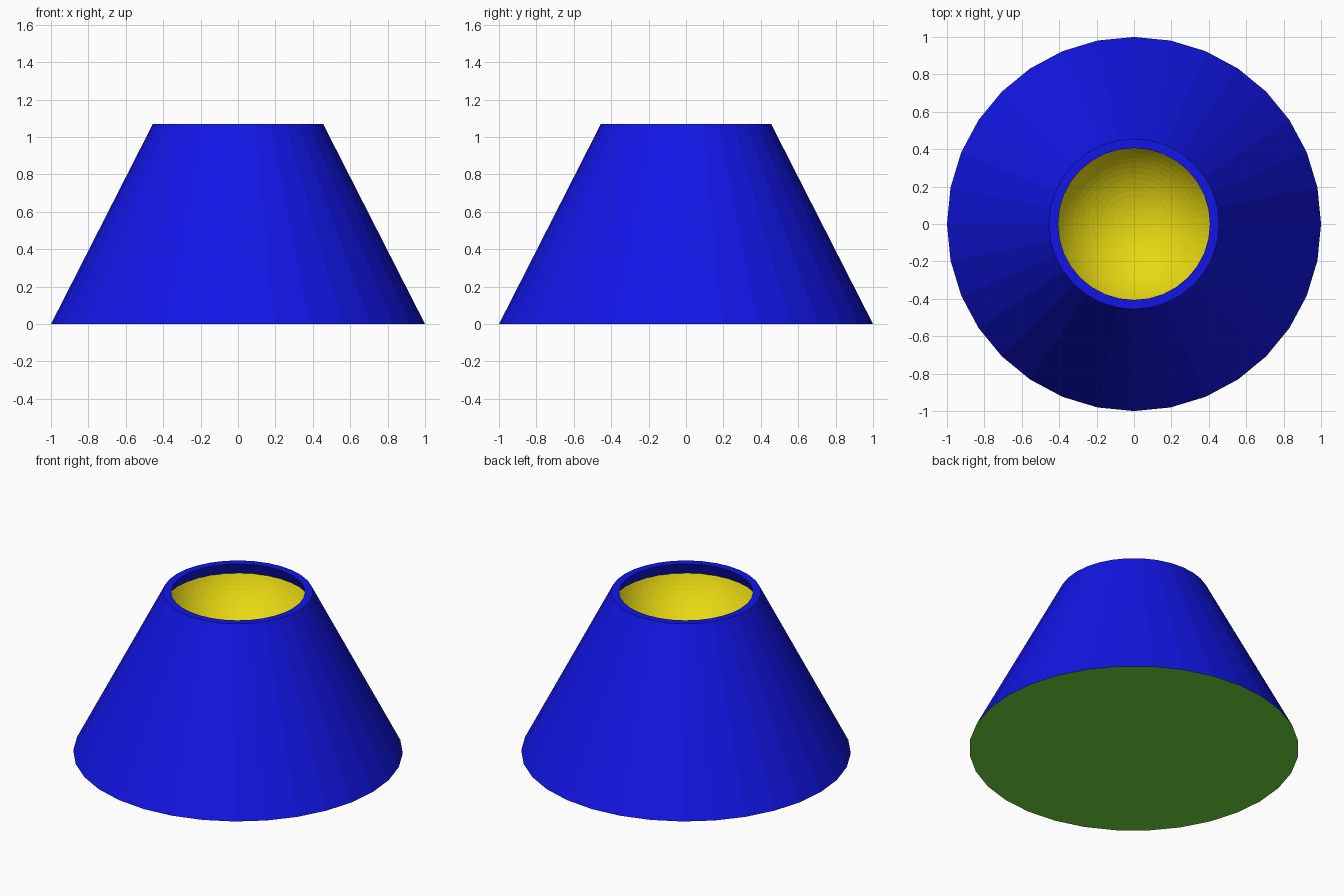
import bpy, bmesh
from math import sin, cos, pi, asin

if "Cube" in bpy.data.objects:
    bpy.data.objects.remove(bpy.data.objects["Cube"])


def material(name, rgb):
    m = bpy.data.materials.new(name)
    m.diffuse_color = (*rgb, 1)
    m.use_nodes = True
    m.node_tree.nodes["Principled BSDF"].inputs["Base Color"].default_value = m.diffuse_color
    return m


def lathe(name, profile, sides, mat):
    """Spin (radius, z) points about z; rising profiles face outward."""
    bm = bmesh.new()
    rings = []
    for r, z in profile:
        if r < 1e-6:
            rings.append([bm.verts.new((0, 0, z))] * sides)
        else:
            rings.append([bm.verts.new((r * cos(2 * pi * i / sides),
                                        r * sin(2 * pi * i / sides), z))
                          for i in range(sides)])
    for a, b in zip(rings, rings[1:]):
        for i in range(sides):
            j = (i + 1) % sides
            bm.faces.new(list(dict.fromkeys((a[i], a[j], b[j], b[i]))))
    mesh = bpy.data.meshes.new(name)
    bm.to_mesh(mesh)
    bm.free()
    mesh.materials.append(mat)
    obj = bpy.data.objects.new(name, mesh)
    bpy.context.collection.objects.link(obj)
    return obj


blue = material("blue", (0.006, 0.008, 0.8))
yellow = material("yellow", (0.8, 0.69, 0.006))
green = material("green", (0.17, 0.71, 0.047))

# Hollow cone wall with a flat rim
lathe("cone_shell", [(1, 0), (0.455, 1.07), (0.406, 1.07), (0.951, 0)], 32, blue)

# Spherical bowl set just below the rim
R, rim_r, rim_z, steps = 0.48, 0.447, 0.99, 16
edge = asin(rim_r / R)
centre_z = rim_z + R * cos(edge)
angles = [edge * (1 - k / steps) for k in range(steps + 1)]
lathe("bowl", [(R * sin(a), centre_z - R * cos(a)) for a in angles], 64, yellow)

# Flat underside
lathe("base_plate", [(0, 0), (1, 0)], 32, green)
